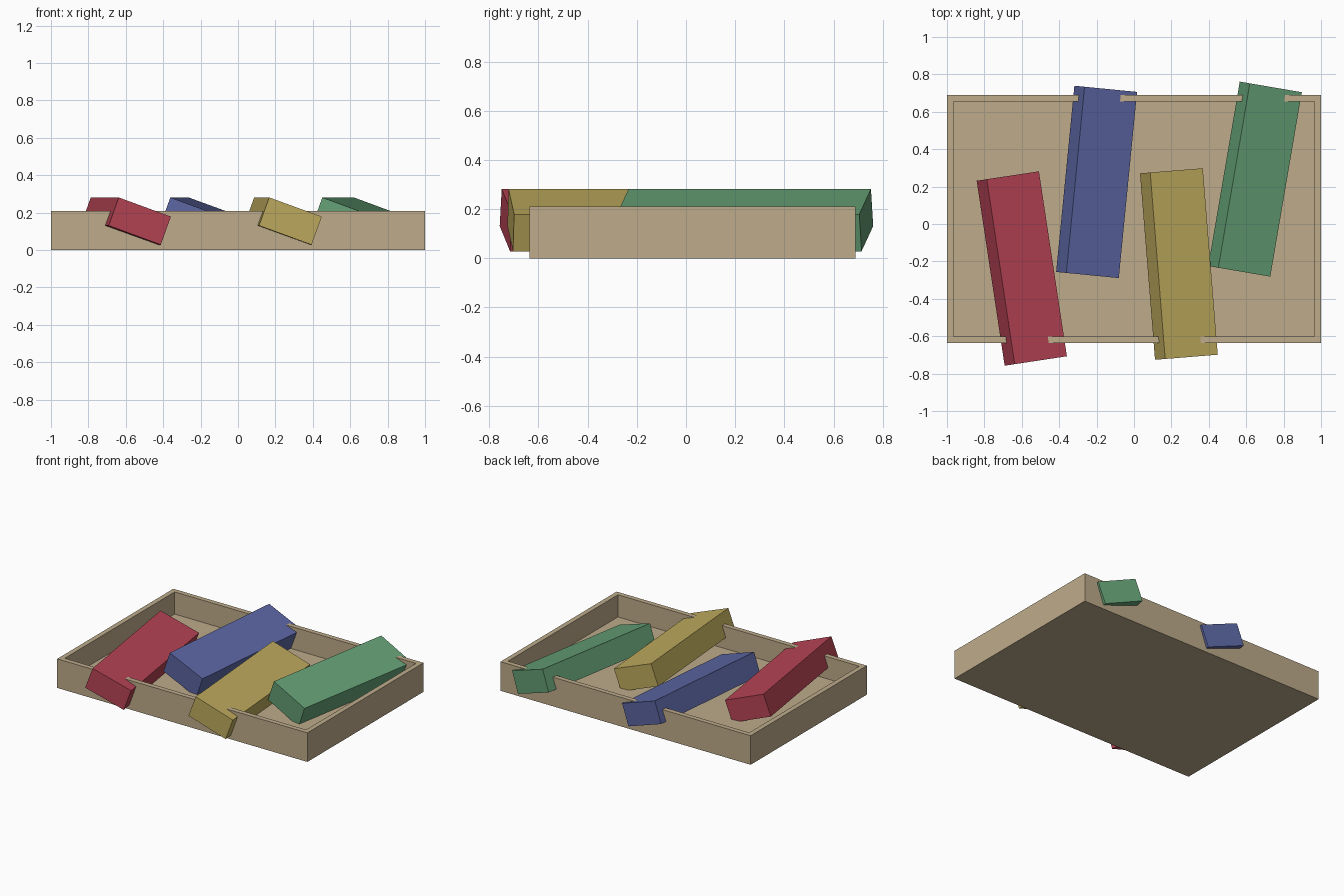
import bpy
import bmesh
from math import radians
from mathutils import Matrix, Vector

cube = bpy.data.objects.get("Cube")
if cube:
    bpy.data.objects.remove(cube, do_unlink=True)


def to_linear(c):
    c /= 255
    return c / 12.92 if c <= 0.04045 else ((c + 0.055) / 1.055) ** 2.4


def make_material(name, rgb):
    mat = bpy.data.materials.new(name)
    mat.use_nodes = True
    color = [to_linear(c) for c in rgb] + [1.0]
    mat.diffuse_color = color
    mat.node_tree.nodes["Principled BSDF"].inputs["Base Color"].default_value = color
    return mat


def make_object(name, bm, mat):
    mesh = bpy.data.meshes.new(name)
    bm.to_mesh(mesh)
    bm.free()
    mesh.materials.append(mat)
    obj = bpy.data.objects.new(name, mesh)
    bpy.context.collection.objects.link(obj)
    return obj


def box(size):
    bm = bmesh.new()
    bmesh.ops.create_cube(bm, size=1)
    bmesh.ops.scale(bm, vec=size, verts=bm.verts)
    return bm


# Open tray: inset the top face and sink it to form walls and floor
HEIGHT, WALL, FLOOR = 0.21, 0.05, 0.05
bm = box((2.0, 1.326, HEIGHT))
top = max(bm.faces, key=lambda f: f.calc_center_median().z)
bmesh.ops.inset_region(bm, faces=[top], thickness=WALL)
# Extrude the inset face down for crisp vertical inner walls
inner = bmesh.ops.extrude_discrete_faces(bm, faces=[top])["faces"][0]
bmesh.ops.translate(bm, vec=(0, 0, FLOOR - HEIGHT), verts=inner.verts)
bmesh.ops.recalc_face_normals(bm, faces=bm.faces)
tray = make_object("tray", bm, make_material("tan card", (190, 171, 139)))
tray.location = (0, 0.027, HEIGHT / 2)

# Leaning blocks: name, colour, centre x and y, yaw in degrees
blocks = [
    ("red", (182, 67, 84), -0.60, -0.238, 8.6),
    ("blue", (92, 102, 163), -0.20, 0.225, -5.6),
    ("yellow", (190, 170, 93), 0.24, -0.214, 4.6),
    ("green", (101, 160, 117), 0.647, 0.24, -9.7),
]
for name, rgb, x, y, yaw in blocks:
    bm = box((0.30, 1.0, 0.16))
    # Roll about the long axis so the +x edge dips, then yaw
    turn = Matrix.Rotation(radians(yaw), 4, "Z") @ Matrix.Rotation(radians(20), 4, "Y")
    block = make_object(name + "_block", bm, make_material(name, rgb))
    block.matrix_world = Matrix.Translation(Vector((x, y, 0.155))) @ turn
